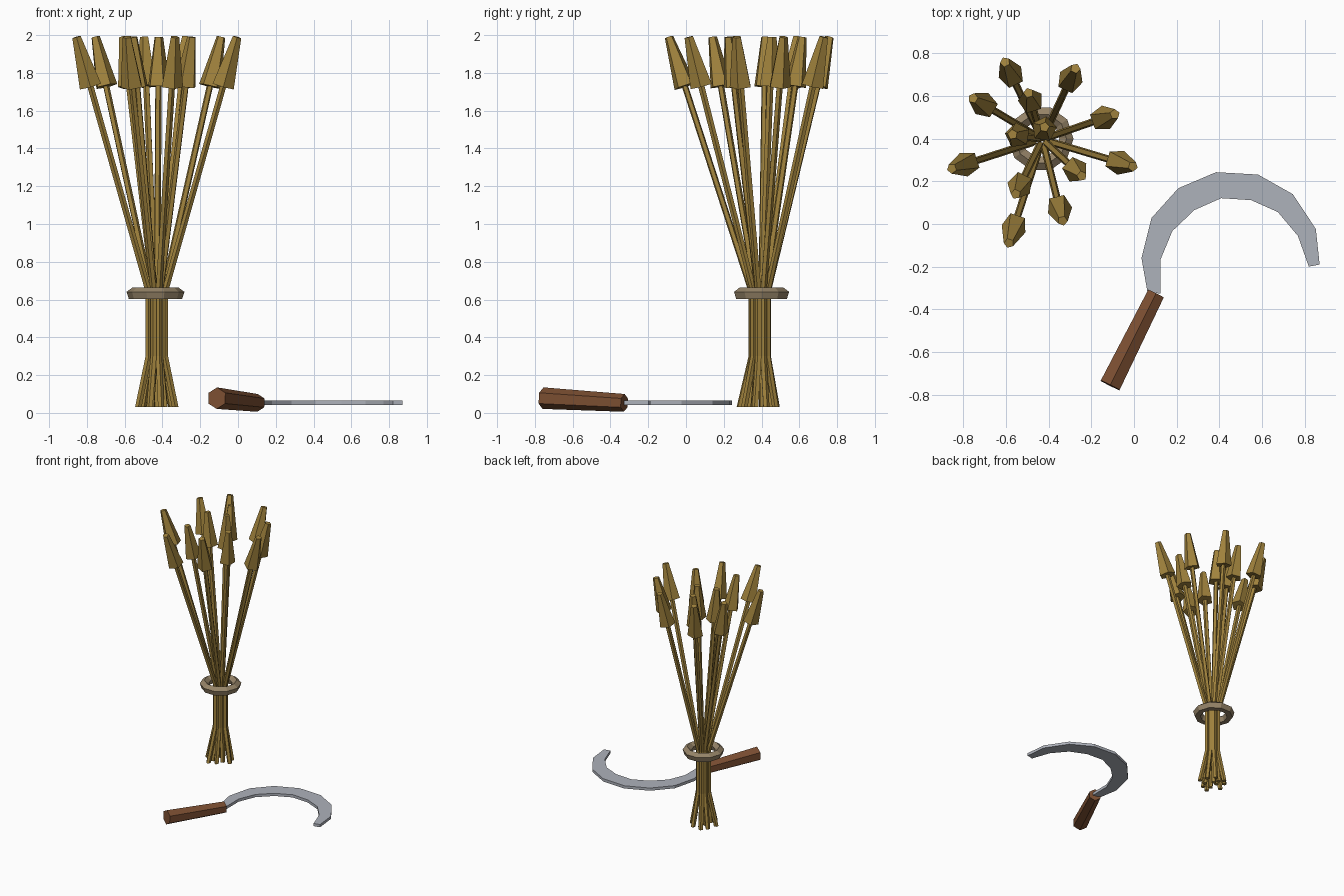
import bpy, bmesh, math
from mathutils import Vector, Quaternion

cube = bpy.data.objects.get("Cube")
if cube:
    bpy.data.objects.remove(cube, do_unlink=True)


def material(name, rgb):
    linear = [((c / 255 + 0.055) / 1.055) ** 2.4 for c in rgb] + [1]
    mat = bpy.data.materials.new(name)
    mat.use_nodes = True
    mat.diffuse_color = linear
    mat.node_tree.nodes["Principled BSDF"].inputs["Base Color"].default_value = linear
    return mat


straw = material("straw", (161, 131, 61))
rope = material("rope", (150, 132, 104))
wood = material("wood", (124, 79, 50))
steel = material("steel", (174, 178, 187))


def make_object(name, bm, mat):
    bmesh.ops.recalc_face_normals(bm, faces=bm.faces)
    mesh = bpy.data.meshes.new(name)
    bm.to_mesh(mesh)
    bm.free()
    mesh.materials.append(mat)
    obj = bpy.data.objects.new(name, mesh)
    bpy.context.collection.objects.link(obj)
    return obj


def tube(bm, points, radii, sides, rotation=None, turn=0):
    """Capped tube through the points; rings lie level unless a rotation is given."""
    rotation = rotation or Quaternion()
    rings = []
    for point, radius in zip(points, radii):
        ring = []
        for i in range(sides):
            a = turn + math.tau * i / sides
            offset = Vector((math.cos(a), math.sin(a), 0)) * radius
            ring.append(bm.verts.new(point + rotation @ offset))
        rings.append(ring)
    for low, high in zip(rings, rings[1:]):
        for i in range(sides):
            j = (i + 1) % sides
            bm.faces.new((low[i], low[j], high[j], high[i]))
    bm.faces.new(rings[0])
    bm.faces.new(rings[-1])


# Wheat sheaf: stalks spread from the tie, each with a tapered ear
centre = Vector((-0.43, 0.397, 0))
tips = [(-0.605, 0.76), (-0.275, 0.73), (-0.755, 0.59), (-0.495, 0.615),
        (-0.09, 0.515), (-0.42, 0.455), (-0.57, 0.42), (-0.855, 0.26),
        (-0.005, 0.27), (-0.245, 0.225), (-0.555, 0.14), (-0.587, -0.09),
        (-0.335, 0.015)]
stalks, ears = bmesh.new(), bmesh.new()
for x, y in tips:
    tip = Vector((x, y, 1.99))
    spread = Vector((x, y, 0)) - centre
    foot = centre + spread * 0.23 + Vector((0, 0, 0.03))
    waist = centre + spread * 0.1 + Vector((0, 0, 0.3))
    tie = centre + spread * 0.1 + Vector((0, 0, 0.64))
    ear_base = tie.lerp(tip, 0.807)
    turn = math.atan2(spread.y, spread.x)
    tube(stalks, [foot, waist, tie, ear_base], [0.018] * 4, 5, turn=turn)
    tilt = Vector((0, 0, 1)).rotation_difference(tip - tie)
    tube(ears, [ear_base, tip], [0.061, 0.024], 5, tilt, turn)
make_object("wheat_stalks", stalks, straw)
make_object("wheat_ears", ears, straw)

# Rope ring around the sheaf
bpy.ops.mesh.primitive_torus_add(
    major_segments=10, minor_segments=5, major_radius=0.12, minor_radius=0.035,
    location=(-0.437, 0.4, 0.63))
ring = bpy.context.object
ring.name = "rope_tie"
for v in ring.data.vertices:
    # turn the five-sided section so that one edge points up
    r = math.hypot(v.co.x, v.co.y)
    a = math.radians(18)
    dr, dz = r - 0.12, v.co.z
    new_r = 0.12 + dr * math.cos(a) - dz * math.sin(a)
    new_z = dr * math.sin(a) + dz * math.cos(a)
    v.co = (v.co.x / r * new_r, v.co.y / r * new_r, new_z)
ring.data.materials.append(rope)

# Sickle handle: tapered six-sided grip
grip = bmesh.new()
butt, neck = Vector((-0.112, -0.757, 0.078)), Vector((0.103, -0.327, 0.053))
tube(grip, [butt, neck], [0.057, 0.047], 6,
     (neck - butt).to_track_quat('Z', 'Y'), math.pi / 2)
make_object("sickle_handle", grip, wood)

# Sickle blade: flat curved plate
outer = [(0.063, -0.318), (0.035, -0.16), (0.082, 0.028), (0.208, 0.168),
         (0.385, 0.243), (0.582, 0.232), (0.745, 0.14), (0.853, -0.023), (0.871, -0.19)]
inner = [(0.124, -0.327), (0.124, -0.168), (0.18, -0.033), (0.283, 0.065),
         (0.409, 0.121), (0.549, 0.112), (0.675, 0.056), (0.769, -0.056), (0.82, -0.2)]
blade = bmesh.new()
rows = [[blade.verts.new((x, y, 0.043)) for x, y in side] for side in (outer, inner)]
faces = [blade.faces.new((rows[0][i], rows[0][i + 1], rows[1][i + 1], rows[1][i]))
         for i in range(len(outer) - 1)]
top = bmesh.ops.extrude_face_region(blade, geom=faces, use_keep_orig=True)["geom"]
bmesh.ops.translate(blade, vec=(0, 0, 0.022),
                    verts=[g for g in top if isinstance(g, bmesh.types.BMVert)])
make_object("sickle_blade", blade, steel)
